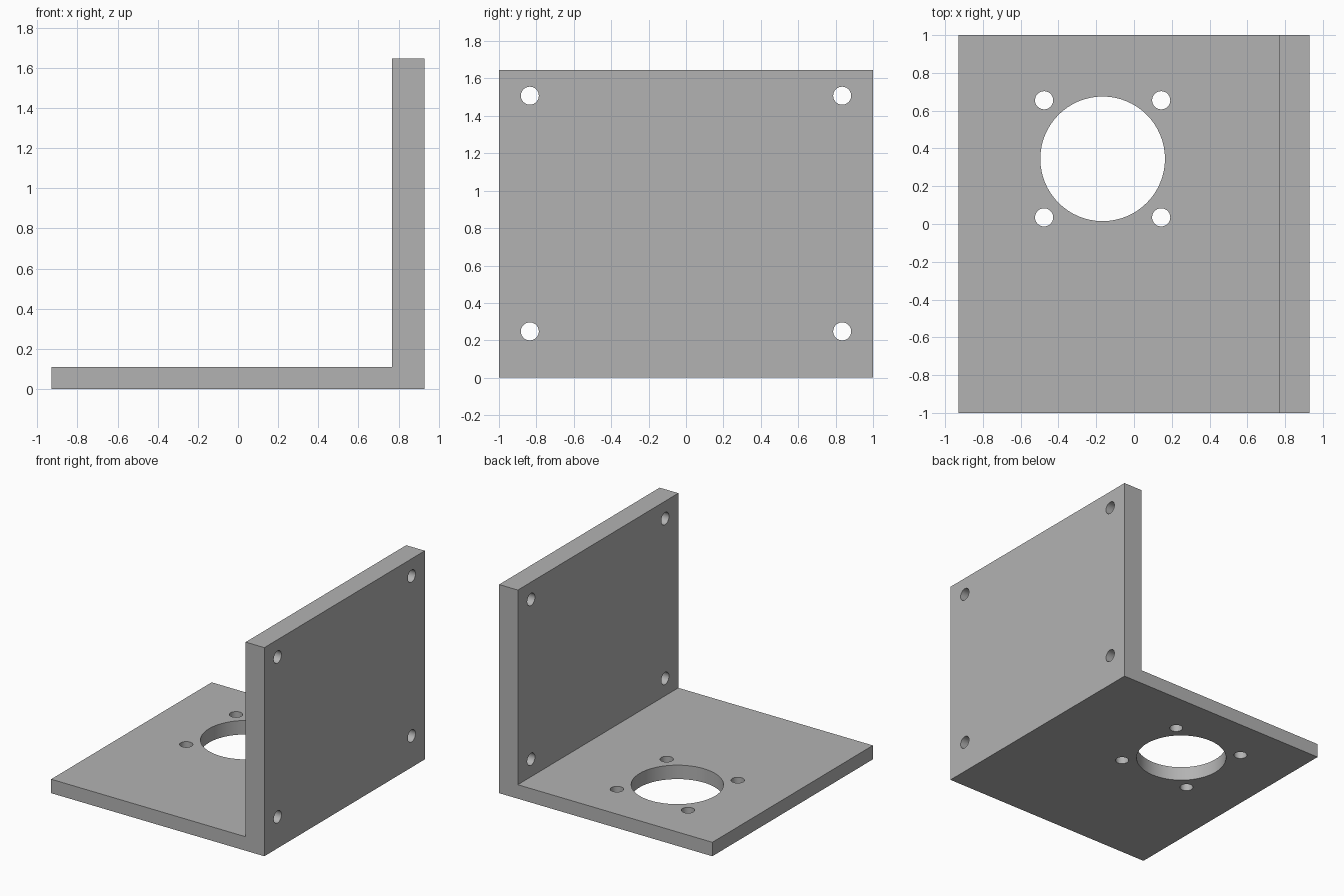
import bpy
import bmesh
import math

if "Cube" in bpy.data.objects:
    bpy.data.objects.remove(bpy.data.objects["Cube"], do_unlink=True)

WIDTH, DEPTH, HEIGHT = 1.86, 2.0, 1.645
BASE_T, WALL_T = 0.11, 0.163
BOLT_R = 0.048

grey = bpy.data.materials.new("plain grey")
grey.use_nodes = True
colour = (0.45, 0.45, 0.45, 1)
grey.diffuse_color = colour
grey.node_tree.nodes["Principled BSDF"].inputs["Base Color"].default_value = colour

# L-shaped profile extruded from front to back
x0, x1 = -WIDTH / 2, WIDTH / 2
xi = x1 - WALL_T
profile = [(x0, 0), (x1, 0), (x1, HEIGHT), (xi, HEIGHT), (xi, BASE_T), (x0, BASE_T)]
bm = bmesh.new()
face = bm.faces.new([bm.verts.new((x, -DEPTH / 2, z)) for x, z in profile])
ext = bmesh.ops.extrude_face_region(bm, geom=[face])
moved = [v for v in ext["geom"] if isinstance(v, bmesh.types.BMVert)]
bmesh.ops.translate(bm, verts=moved, vec=(0, DEPTH, 0))
bmesh.ops.recalc_face_normals(bm, faces=bm.faces)
mesh = bpy.data.meshes.new("angle_bracket")
bm.to_mesh(mesh)
bm.free()
bracket = bpy.data.objects.new("angle_bracket", mesh)
bpy.context.collection.objects.link(bracket)
mesh.materials.append(grey)


def drill(name, location, radius, length, rotation=(0, 0, 0)):
    """Cut a round through-hole in the bracket."""
    bpy.ops.mesh.primitive_cylinder_add(vertices=64, radius=radius, depth=length,
                                        location=location, rotation=rotation)
    cutter = bpy.context.object
    cutter.name = name
    cutter.hide_render = True
    cutter.data.materials.append(grey)
    mod = bracket.modifiers.new(name, "BOOLEAN")
    mod.operation = "DIFFERENCE"
    mod.solver = "EXACT"
    mod.object = cutter
    bpy.context.view_layer.objects.active = bracket
    bpy.ops.object.modifier_apply(modifier=name)
    bpy.data.objects.remove(cutter, do_unlink=True)


# Large opening in the base with four bolt holes around it
cx, cy = -0.166, 0.345
drill("base_opening", (cx, cy, BASE_T / 2), 0.33, BASE_T * 3)
for sx in (-1, 1):
    for sy in (-1, 1):
        drill("base_bolt_hole", (cx + sx * 0.31, cy + sy * 0.31, BASE_T / 2),
              BOLT_R, BASE_T * 3)

# Four mounting holes at the corners of the upright plate
for sy in (-1, 1):
    for z in (0.248, 1.508):
        drill("wall_bolt_hole", ((xi + x1) / 2, sy * 0.835, z),
              BOLT_R, WALL_T * 2, (0, math.pi / 2, 0))

# Smooth hole walls, sharp plate edges
bpy.ops.object.select_all(action="DESELECT")
bracket.select_set(True)
bpy.context.view_layer.objects.active = bracket
bpy.ops.object.shade_smooth_by_angle(angle=math.radians(30))
